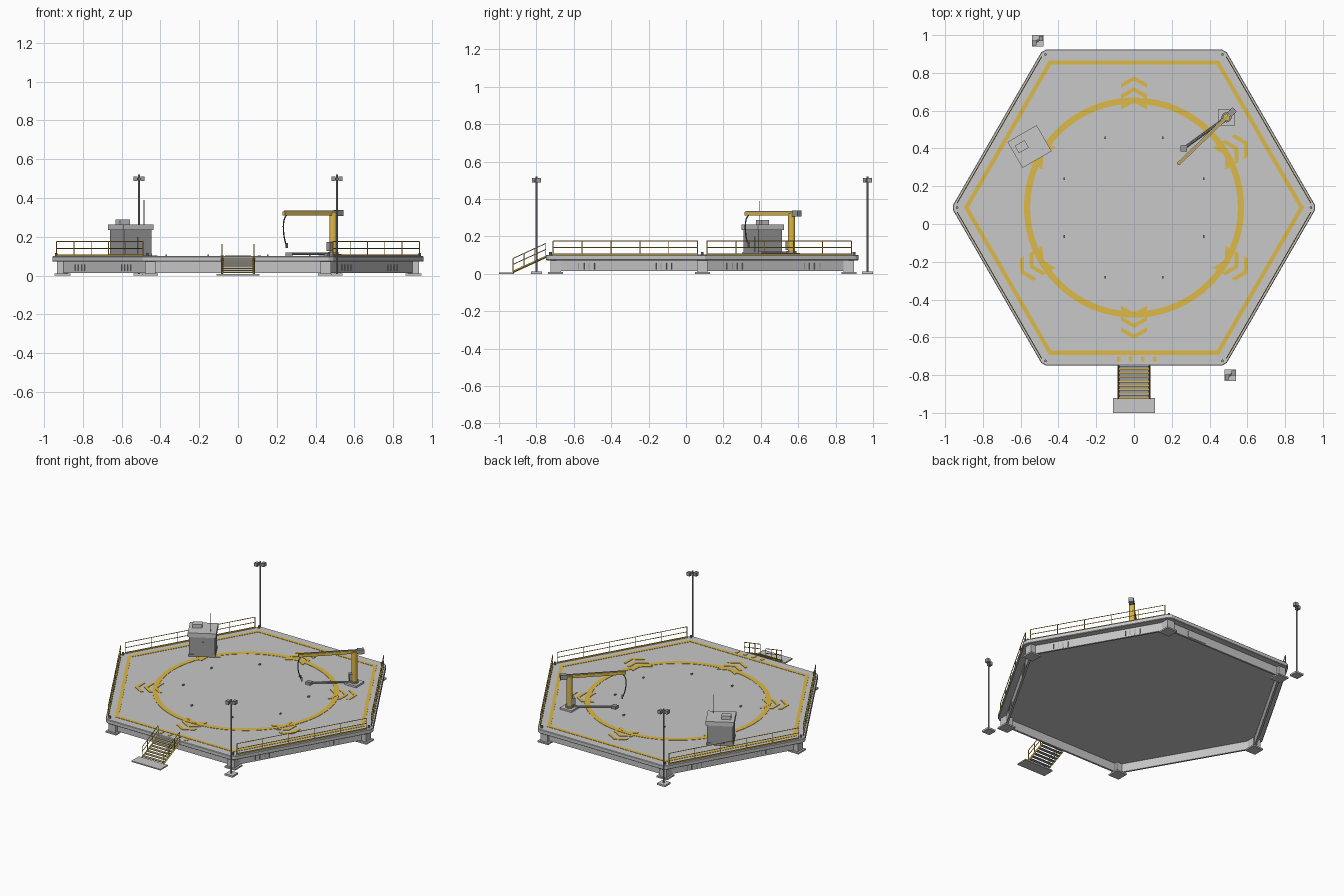
import bpy, bmesh
from math import sin, cos, pi, radians, atan2
from mathutils import Vector, Matrix

cube = bpy.data.objects.get("Cube")
if cube:
    bpy.data.objects.remove(cube, do_unlink=True)


def material(name, r, g, b):
    m = bpy.data.materials.new(name)
    m.use_nodes = True
    m.diffuse_color = (r, g, b, 1)
    m.node_tree.nodes["Principled BSDF"].inputs["Base Color"].default_value = (r, g, b, 1)
    return m


CONCRETE = material("concrete grey", .58, .58, .58)
WALL = material("wall grey", .56, .56, .56)
STEEL = material("steel grey", .33, .33, .33)
DARK = material("dark grey", .1, .1, .1)
YELLOW = material("safety yellow", .73, .49, .065)

MID = Vector((0, .087, 0))      # middle of the deck
TOP = .1                        # deck height
Z = Vector((0, 0, 1))


def finish(name, bm, mat):
    bmesh.ops.recalc_face_normals(bm, faces=bm.faces)
    me = bpy.data.meshes.new(name)
    bm.to_mesh(me)
    bm.free()
    me.materials.append(mat)
    ob = bpy.data.objects.new(name, me)
    bpy.context.collection.objects.link(ob)
    return ob


def add_box(bm, center, size, turn=0):
    m = Matrix.Translation(center) @ Matrix.Rotation(turn, 4, 'Z') @ Matrix.Diagonal((*size, 1))
    bmesh.ops.create_cube(bm, size=1, matrix=m)


def box(name, mat, center, size, turn=0):
    bm = bmesh.new()
    add_box(bm, center, size, turn)
    return finish(name, bm, mat)


def add_rod(bm, a, b, r, sides=6):
    a, b = Vector(a), Vector(b)
    d = b - a
    m = Matrix.Translation((a + b) / 2) @ d.to_track_quat('Z', 'Y').to_matrix().to_4x4()
    bmesh.ops.create_cone(bm, cap_ends=True, segments=sides, radius1=r, radius2=r,
                          depth=d.length, matrix=m)


def rod(name, mat, a, b, r, sides=8):
    bm = bmesh.new()
    add_rod(bm, a, b, r, sides)
    return finish(name, bm, mat)


def add_prism(bm, pts, z0, z1):
    face = bm.faces.new([bm.verts.new((p[0], p[1], z0)) for p in pts])
    out = bmesh.ops.extrude_face_region(bm, geom=[face])['geom']
    bmesh.ops.translate(bm, vec=(0, 0, z1 - z0), verts=[v for v in out if isinstance(v, bmesh.types.BMVert)])


def polygon(r, sides, z=0):
    return [MID + Vector((r * cos(2 * pi * i / sides), r * sin(2 * pi * i / sides), z)) for i in range(sides)]


def band(name, mat, r_in, r_out, z0, z1, sides):
    """Closed ring with a rectangular section."""
    bm = bmesh.new()
    loops = [[bm.verts.new(p) for p in polygon(r, sides, z)]
             for r, z in ((r_in, z0), (r_out, z0), (r_out, z1), (r_in, z1))]
    for k in range(4):
        a, b = loops[k], loops[(k + 1) % 4]
        for i in range(sides):
            j = (i + 1) % sides
            bm.faces.new((a[i], a[j], b[j], b[i]))
    return finish(name, bm, mat)


# Deck slab with clipped corners, and the hollow skirt below
hexagon = polygon(.966, 6)
outline = []
for i, p in enumerate(hexagon):
    for q in (hexagon[i - 1], hexagon[(i + 1) % 6]):
        outline.append(p + (q - p).normalized() * .017)
bm = bmesh.new()
add_prism(bm, outline, .072, TOP)
deck = finish("deck", bm, CONCRETE)
bevel = deck.modifiers.new("bevel", 'BEVEL')
bevel.width, bevel.segments = .003, 1
band("skirt_wall", WALL, .9, .915, .014, .073, 6)

# Corner posts, feet and marker lamps
posts, feet, markers = bmesh.new(), bmesh.new(), bmesh.new()
for p in polygon(.905, 6):
    add_box(posts, p + Z * .04, (.055, .055, .066))
    add_box(feet, p + Z * .005, (.08, .08, .01))
for p in polygon(.937, 6):
    add_rod(markers, p + Z * TOP, p + Z * .117, .007, 8)
finish("corner_posts", posts, WALL)
finish("corner_feet", feet, WALL)
finish("corner_markers", markers, STEEL)

# Wall panels on the straight edges, vents and railings on the slanted ones
panels, vents, rails, kerb = bmesh.new(), bmesh.new(), bmesh.new(), bmesh.new()
wall, edge = polygon(.917, 6), polygon(.95, 6)
for i in range(6):
    a, b = wall[i], wall[(i + 1) % 6]
    along = atan2(b.y - a.y, b.x - a.x)
    if i in (1, 4):
        add_box(panels, a.lerp(b, .25) + Z * .04, (.14, .004, .04), along)
        continue
    for t in (.22, .74):
        for k in range(4):
            add_box(vents, a.lerp(b, t + (k - 1.5) * .035) + Z * .04, (.005, .003, .034), along)
    a, b = edge[i], edge[(i + 1) % 6]
    a, b = a.lerp(b, .03), a.lerp(b, .97)
    add_box(kerb, (a + b) / 2 + Z * (TOP + .004), ((b - a).length, .005, .009), along)
    for h in (.04, .075):
        add_rod(rails, a + Z * (TOP + h), b + Z * (TOP + h), .0025)
    for k in range(6):
        p = a.lerp(b, k / 5)
        add_rod(rails, p + Z * TOP, p + Z * (TOP + .075), .0025)
finish("wall_panels", panels, WALL)
finish("wall_vents", vents, STEEL)
finish("railings", rails, YELLOW)
finish("railing_kerbs", kerb, YELLOW)

# Painted markings: border, ring, chevrons, stair marks
band("border_stripe", YELLOW, .875, .9, TOP - .001, TOP + .002, 6)
band("landing_ring", YELLOW, .55, .583, TOP - .001, TOP + .002, 64)
bm = bmesh.new()
for i in range(6):
    turn = Matrix.Rotation(radians(30 + 60 * i), 3, 'Z')
    for r in (.695, .637, .58):
        for s in (-1, 1):
            pts = [(r, 0), (r - .038, s * .068), (r - .061, s * .068), (r - .023, 0)]
            add_prism(bm, [MID + turn @ Vector((*p, 0)) for p in pts], TOP - .001, TOP + .003)
for x in (-.08, -.017, .047, .11):
    add_box(bm, (x, -.715, TOP + .001), (.018, .028, .003))
finish("chevrons_and_stair_marks", bm, YELLOW)

# Small deck lights
bm = bmesh.new()
for i in range(8):
    a = radians(22.5 + 45 * i)
    add_box(bm, MID + Vector((.4 * cos(a), .4 * sin(a), TOP + .004)), (.008, .014, .009))
finish("deck_lights", bm, STEEL)

# Front stairs
box("stair_landing", CONCRETE, (0, -.96, .004), (.22, .08, .008))
treads, nosing, stair = bmesh.new(), bmesh.new(), bmesh.new()
STEPS = 8
low, high = Vector((0, -.925, .01)), Vector((0, -.75, .09))
for k in range(STEPS):
    p = low.lerp(high, (k + .5) / STEPS)
    add_box(treads, p, (.158, .02, .004))
    add_box(nosing, p + Vector((0, -.008, .001)), (.159, .007, .004))
for x in (-.082, .082):
    off = Vector((x, 0, 0))
    add_rod(stair, low + off, high + off, .006, 4)
    for h in (.04, .072):
        up = off + Z * h
        add_rod(stair, low + up, high + up, .0023)
    for k in range(4):
        p = low.lerp(high, k / 3) + off
        add_rod(stair, p, p + Z * .072, .0023)
finish("stair_treads", treads, STEEL)
finish("tread_nosings", nosing, YELLOW)
finish("stair_rails", stair, YELLOW)

# Control cabin
C, A = Vector((-.553, .41, 0)), radians(30)
SPIN = Matrix.Rotation(A, 3, 'Z')


def cabin_part(name, mat, x, y, z0, z1, w, d):
    box(name, mat, C + SPIN @ Vector((x, y, (z0 + z1) / 2)), (w, d, z1 - z0), A)


cabin_part("cabin_plinth", STEEL, 0, 0, TOP, .115, .168, .15)
cabin_part("cabin_body", STEEL, 0, 0, .115, .235, .162, .144)
cabin_part("cabin_roof", CONCRETE, 0, 0, .235, .264, .178, .159)
cabin_part("roof_unit", CONCRETE, -.036, .02, .264, .288, .06, .045)
cabin_part("cabin_door", STEEL, .02, -.073, .115, .2, .04, .004)
rod("cabin_antenna", STEEL, (-.485, .395, .26), (-.485, .395, .39), .0018, 6)

# Crane with counterweight, boom and hanging hose
M = Vector((.49, .565, 0))
tip = Vector((.235, .318, 0))
aim = (tip - M).normalized()
heading = atan2(aim.y, aim.x)
box("crane_base", CONCRETE, M + Z * .106, (.088, .088, .012))
rod("crane_mast", YELLOW, M + Z * .11, M + Z * .325, .019, 12)
rod("mast_collar", STEEL, M + Z * .11, M + Z * .122, .027, 12)
box("mast_control_box", STEEL, M + aim * .024 + Z * .15, (.02, .028, .045), heading)
box("crane_head", STEEL, M - aim * .04 + Z * .322, (.04, .032, .03), heading)
boom_mid = (M + tip) / 2 - aim * .02
box("crane_boom", YELLOW, boom_mid + Z * .321, ((tip - M).length + .04, .018, .02), heading)
box("boom_top_rail", STEEL, boom_mid + Z * .333, ((tip - M).length + .03, .007, .005), heading)
drop = tip + aim * -.008
curve = bpy.data.curves.new("hanging_hose", 'CURVE')
curve.dimensions, curve.bevel_depth, curve.bevel_resolution = '3D', .0035, 1
line = curve.splines.new('NURBS')
path = [(-.02, .315), (.008, .3), (.012, .24), (.004, .19), (-.012, .155)]
line.points.add(len(path) - 1)
line.use_endpoint_u = True
for pt, (s, z) in zip(line.points, path):
    pt.co = (*(drop + aim * s + Z * z), 1)
curve.materials.append(DARK)
bpy.context.collection.objects.link(bpy.data.objects.new("hanging_hose", curve))
box("hose_nozzle", STEEL, drop - aim * .014 + Z * .155, (.009, .009, .028), heading)

# Deck supply pipe with its end box
end = Vector((.263, .4, 0))
rod("deck_pipe", STEEL, M + Z * .112, end + Z * .112, .007, 8)
box("pipe_end_box", STEEL, end + Z * .109, (.034, .03, .02))

# Floodlight masts
for side, x, y in (("front", .51, -.8), ("rear", -.51, .97)):
    box(side + "_light_footing", CONCRETE, (x, y, .006), (.06, .06, .012))
    rod(side + "_light_pole", STEEL, (x, y, .01), (x, y, .52), .005, 8)
    box(side + "_light_bar", STEEL, (x, y, .497), (.05, .012, .01), radians(35))
    bm = bmesh.new()
    for s in (-1, 1):
        add_box(bm, (x + s * .018, y + s * .011, .5), (.022, .026, .024))
    finish(side + "_floodlights", bm, STEEL)
